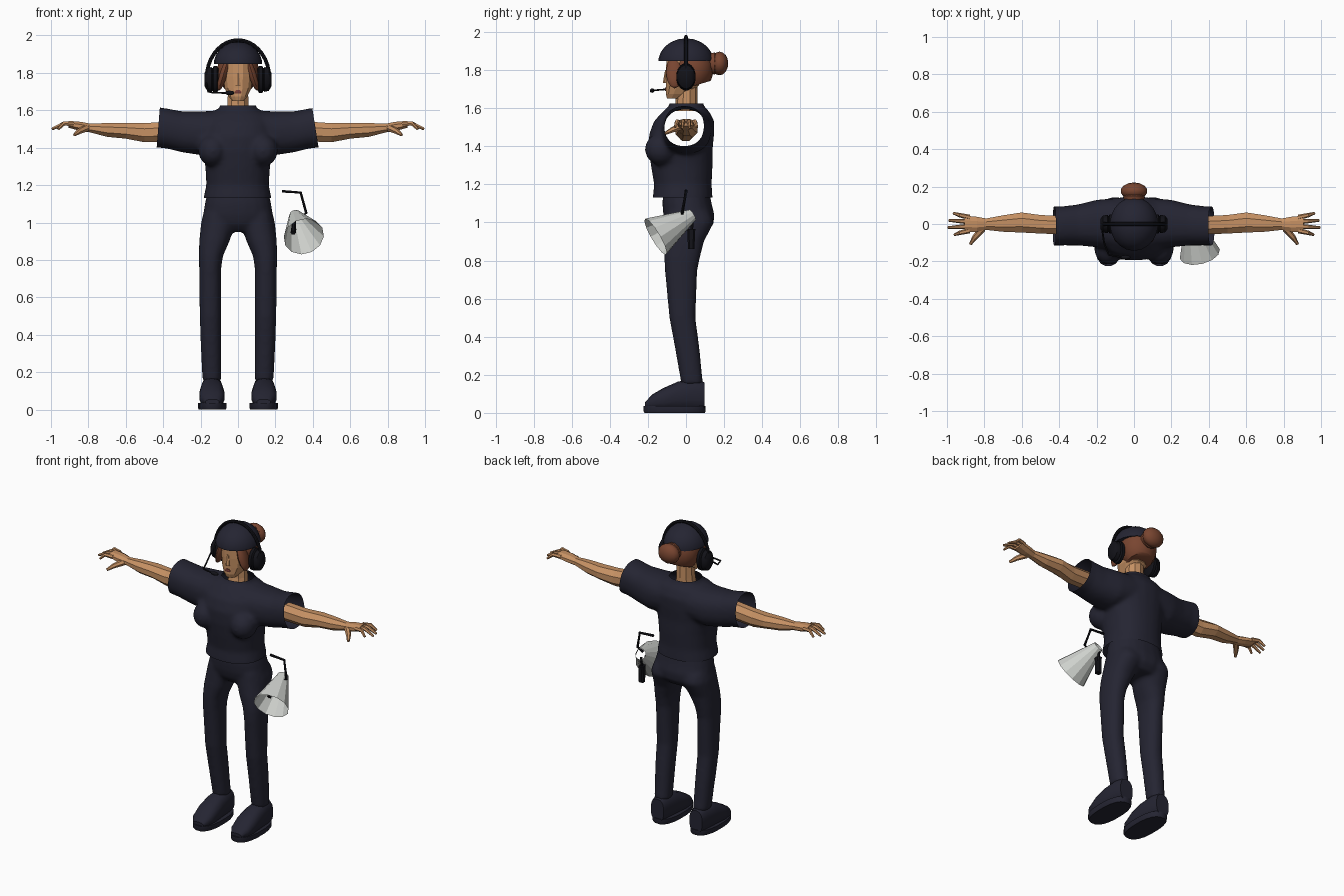
import bpy, bmesh
from math import cos, sin, pi, copysign
from mathutils import Vector, Matrix

if "Cube" in bpy.data.objects:
    bpy.data.objects.remove(bpy.data.objects["Cube"])


def material(name, r, g, b):
    mat = bpy.data.materials.new(name)
    mat.use_nodes = True
    mat.diffuse_color = (r, g, b, 1)
    mat.node_tree.nodes["Principled BSDF"].inputs["Base Color"].default_value = (r, g, b, 1)
    return mat


NAVY = material("navy cloth", .018, .018, .032)
BLACK = material("black plastic", .006, .006, .009)
SKIN = material("tan skin", .56, .28, .125)
HAIR = material("auburn hair", .19, .06, .03)
LIPS = material("dark red lips", .2, .05, .04)
GREY = material("pale grey", .62, .64, .61)


def skin_rings(bm, rings, caps=True):
    """Join equal loops of points into a tube."""
    loops = [[bm.verts.new(p) for p in ring] for ring in rings]
    n = len(loops[0])
    for a, b in zip(loops, loops[1:]):
        for i in range(n):
            j = (i + 1) % n
            bm.faces.new((a[i], a[j], b[j], b[i]))
    if caps:
        bm.faces.new(loops[0][::-1])
        bm.faces.new(loops[-1])
    bmesh.ops.recalc_face_normals(bm, faces=bm.faces)


def tube(bm, axis, rings, n=12, power=2, flip=1):
    """Loft of rounded sections along an axis: position, then low and high of the other two axes."""
    loops = []
    for t, u0, u1, v0, v1 in rings:
        loop = []
        for i in range(n):
            c, s = cos(2 * pi * (i + .5) / n), sin(2 * pi * (i + .5) / n)
            p = [(u0 + u1) / 2 + (u1 - u0) / 2 * copysign(abs(c) ** (2 / power), c),
                 (v0 + v1) / 2 + (v1 - v0) / 2 * copysign(abs(s) ** (2 / power), s)]
            p.insert("xyz".index(axis), t)
            loop.append((p[0] * flip, p[1], p[2]))
        loops.append(loop)
    skin_rings(bm, loops)


def sweep(bm, points, radii, n=8, caps=True):
    """Round pipe through points with a radius at each one."""
    pts = [Vector(p) for p in points]
    loops = []
    for i, p in enumerate(pts):
        along = pts[min(i + 1, len(pts) - 1)] - pts[max(i - 1, 0)]
        turn = along.to_track_quat("Z", "Y")
        loops.append([p + turn @ Vector((cos(2 * pi * k / n), sin(2 * pi * k / n), 0)) * radii[i]
                      for k in range(n)])
    skin_rings(bm, loops, caps)


def ball(bm, centre, size, n=14, tilt=0):
    m = Matrix.Translation(centre) @ Matrix.Rotation(tilt, 4, "Y") @ Matrix.Diagonal((*size, 1))
    bmesh.ops.create_uvsphere(bm, u_segments=n, v_segments=n // 2 + 1, radius=1, matrix=m)


def cut(bm, co, normal):
    bmesh.ops.bisect_plane(bm, geom=bm.verts[:] + bm.edges[:] + bm.faces[:],
                           plane_co=co, plane_no=normal, clear_outer=True)


def finish(bm, name, mat, angle=40, mirror=False):
    mesh = bpy.data.meshes.new(name)
    bm.to_mesh(mesh)
    bm.free()
    mesh.materials.clear()
    mesh.materials.append(mat)
    if angle:
        mesh.shade_smooth()
        mesh.set_sharp_from_angle(angle=angle * pi / 180)
    obj = bpy.data.objects.new(name, mesh)
    bpy.context.collection.objects.link(obj)
    if mirror:
        obj.modifiers.new("mirror", "MIRROR").use_mirror_merge = False
    return obj


def fuse(bm, rounds):
    """Melt overlapping solids into a single soft skin."""
    obj = finish(bm, "fuse helper", NAVY, 0)
    remesh = obj.modifiers.new("remesh", "REMESH")
    remesh.mode, remesh.voxel_size = "VOXEL", .012
    soften = obj.modifiers.new("soften", "SMOOTH")
    soften.factor, soften.iterations = .5, rounds
    deps = bpy.context.evaluated_depsgraph_get()
    mesh = bpy.data.meshes.new_from_object(obj.evaluated_get(deps))
    out = bmesh.new()
    out.from_mesh(mesh)
    bpy.data.objects.remove(obj)
    return out


# Shirt: torso, chest and sleeves fused, then opened at hem, collar and cuffs
bm = bmesh.new()
tube(bm, "z", [(1.08, -.185, .18, -.17, .14), (1.13, -.185, .18, -.175, .14), (1.2, -.17, .165, -.168, .135),
               (1.3, -.175, .172, -.185, .14), (1.38, -.19, .185, -.195, .14), (1.46, -.2, .2, -.195, .148),
               (1.53, -.19, .19, -.17, .15), (1.58, -.16, .16, -.125, .125), (1.61, -.1, .1, -.09, .095),
               (1.66, -.085, .085, -.075, .08)], 24, 2.3)
for side in (1, -1):
    ball(bm, (side * .135, -.13, 1.385), (.08, .088, .085))
    tube(bm, "x", [(.08, -.14, .14, 1.38, 1.6), (.2, -.125, .13, 1.36, 1.595), (.3, -.115, .105, 1.375, 1.595),
                   (.38, -.115, .095, 1.395, 1.61), (.48, -.115, .095, 1.405, 1.625)], 20, 2.3, side)
bm = fuse(bm, 8)
cut(bm, (0, 0, 1.13), (0, 0, -1))
cut(bm, (0, 0, 1.625), (0, 0, 1))
cut(bm, (.415, 0, 1.5), (1, 0, .16))
cut(bm, (-.427, 0, 1.5), (-1, 0, .08))
finish(bm, "shirt", NAVY, 60)

# Trousers: pelvis and legs fused
bm = bmesh.new()
tube(bm, "z", [(.95, -.13, .13, -.07, .11), (.99, -.18, .18, -.105, .145), (1.04, -.188, .188, -.12, .15),
               (1.1, -.178, .178, -.125, .135), (1.16, -.165, .165, -.12, .125)], 20, 2.3)
for side in (1, -1):
    tube(bm, "z", [(.15, .09, .19, -.025, .09), (.35, .09, .2, -.06, .07), (.5, .09, .205, -.088, .05),
                   (.75, .09, .208, -.112, .06), (.82, .08, .21, -.115, .075), (.9, .045, .208, -.112, .095),
                   (1.0, .01, .198, -.105, .148), (1.05, .02, .185, -.1, .13)], 16, 2.3, side)
bm = fuse(bm, 6)
finish(bm, "trousers", NAVY, 60)

# Shoes and soles
bm = bmesh.new()
tube(bm, "y", [(-.215, .1, .175, .025, .055), (-.18, .078, .2, .015, .095), (-.12, .07, .208, .01, .13),
               (-.04, .076, .203, .01, .165), (.05, .082, .197, .01, .178), (.098, .092, .187, .015, .16)], 14, 2.5)
finish(bm, "shoe_upper", NAVY, 40, True)
bm = bmesh.new()
tube(bm, "z", [(0, .065, .21, -.22, .1), (.01, .06, .215, -.225, .105), (.035, .06, .215, -.225, .105)], 20, 2.5)
finish(bm, "shoe_sole", NAVY, 40, True)

# Arms with palm, fingers and thumb
bm = bmesh.new()
tube(bm, "x", [(.36, -.06, .045, 1.43, 1.545), (.5, -.055, .052, 1.425, 1.535), (.6, -.05, .066, 1.445, 1.535),
               (.7, -.045, .05, 1.455, 1.535), (.79, -.034, .032, 1.48, 1.53), (.84, -.045, .042, 1.487, 1.54),
               (.905, -.045, .048, 1.505, 1.545)], 8)
for k, reach in enumerate((.96, .995, .99, .965)):
    y = (k - 1.5) * .024
    sweep(bm, [(.88, y, 1.525), (.93, y * 1.3, 1.53), (reach, y * 1.6, 1.5)], [.014, .012, .007], 6)
sweep(bm, [(.81, -.025, 1.505), (.85, -.07, 1.487), (.875, -.108, 1.468)], [.02, .015, .008], 6)
finish(bm, "arm_and_hand", SKIN, 0, True)

# Neck, face and nose
bm = bmesh.new()
tube(bm, "z", [(1.585, -.065, .065, -.065, .06), (1.63, -.06, .06, -.055, .06), (1.72, -.055, .055, -.05, .06)], 10)
finish(bm, "neck", SKIN, 0)
bm = bmesh.new()
tube(bm, "z", [(1.65, -.032, .032, -.1, -.03), (1.675, -.052, .052, -.108, .02), (1.72, -.074, .074, -.107, .07),
               (1.78, -.08, .08, -.108, .08), (1.87, -.08, .08, -.105, .08)], 12, 2.4)
tube(bm, "z", [(1.732, -.016, .016, -.122, -.09), (1.8, -.007, .007, -.11, -.09)], 6)
finish(bm, "face", SKIN, 0)
bm = bmesh.new()
tube(bm, "z", [(1.69, -.016, .016, -.111, -.103), (1.698, -.022, .022, -.112, -.103),
               (1.708, -.012, .012, -.111, -.103)], 8)
finish(bm, "lips", LIPS, 0)

# Hair, side locks and bun
bm = bmesh.new()
ball(bm, (0, .038, 1.81), (.112, .108, .125), 16)
cut(bm, (0, 0, 1.705), (0, .3, -1))
bmesh.ops.holes_fill(bm, edges=[e for e in bm.edges if e.is_boundary])
for side in (1, -1):
    ball(bm, (side * .078, -.06, 1.79), (.022, .045, .09), 10, side * -.3)
finish(bm, "hair", HAIR)
bm = bmesh.new()
ball(bm, (0, .176, 1.835), (.072, .046, .062), 14)
tube(bm, "y", [(.11, -.05, .05, 1.785, 1.885), (.15, -.06, .06, 1.775, 1.895), (.165, -.05, .05, 1.785, 1.885)], 12)
finish(bm, "hair_bun", HAIR)

# Cap: rounded dome with a flat rim
bm = bmesh.new()
ball(bm, (0, 0, 1.845), (.13, .145, .122), 20)
cut(bm, (0, 0, 1.847), (0, 0, -1))
bmesh.ops.holes_fill(bm, edges=[e for e in bm.edges if e.is_boundary])
finish(bm, "cap", NAVY)

# Headset: band, ear cups, boom and microphone
bm = bmesh.new()
arc = [pi * i / 18 for i in range(19)]
sweep(bm, [(.168 * cos(a), 0, 1.77 + .205 * sin(a)) for a in arc], [.01] * len(arc))
finish(bm, "headset_band", BLACK)
bm = bmesh.new()
tube(bm, "x", [(.105, -.042, .042, 1.705, 1.825), (.112, -.052, .052, 1.692, 1.838), (.13, -.052, .052, 1.692, 1.838),
               (.136, -.042, .042, 1.705, 1.825), (.142, -.05, .05, 1.697, 1.833), (.165, -.046, .046, 1.703, 1.827),
               (.18, -.028, .028, 1.73, 1.8)], 16)
finish(bm, "ear_cup", BLACK, 40, True)
bm = bmesh.new()
sweep(bm, [(-.17, -.03, 1.75), (-.16, -.1, 1.7), (-.135, -.165, 1.694), (-.06, -.178, 1.692)], [.005] * 4, 6)
ball(bm, (-.045, -.178, 1.693), (.028, .012, .012), 10)
finish(bm, "headset_microphone", BLACK)

# Megaphone hanging at the left hip: horn, core, grip and hook
bm = bmesh.new()
sweep(bm, [(.305, .035, 1.04), (.352, -.16, .925)], [.032, .11], 12, False)
finish(bm, "megaphone_horn", GREY, 0)
bm = bmesh.new()
sweep(bm, [(.3, -.01, 1.01), (.295, -.1, .945)], [.01, .014], 6)
sweep(bm, [(.3, .035, 1.02), (.3, .03, .96)], [.008, .008], 6)
tube(bm, "z", [(.86, .282, .318, .01, .045), (.965, .282, .318, .005, .05)], 8, 3)
finish(bm, "megaphone_grip", BLACK, 30)
bm = bmesh.new()
sweep(bm, [(.235, 0, 1.167), (.335, 0, 1.16), (.365, -.02, 1.05), (.325, -.02, 1.03)], [.008] * 4, 6)
finish(bm, "megaphone_hook", BLACK, 30)
